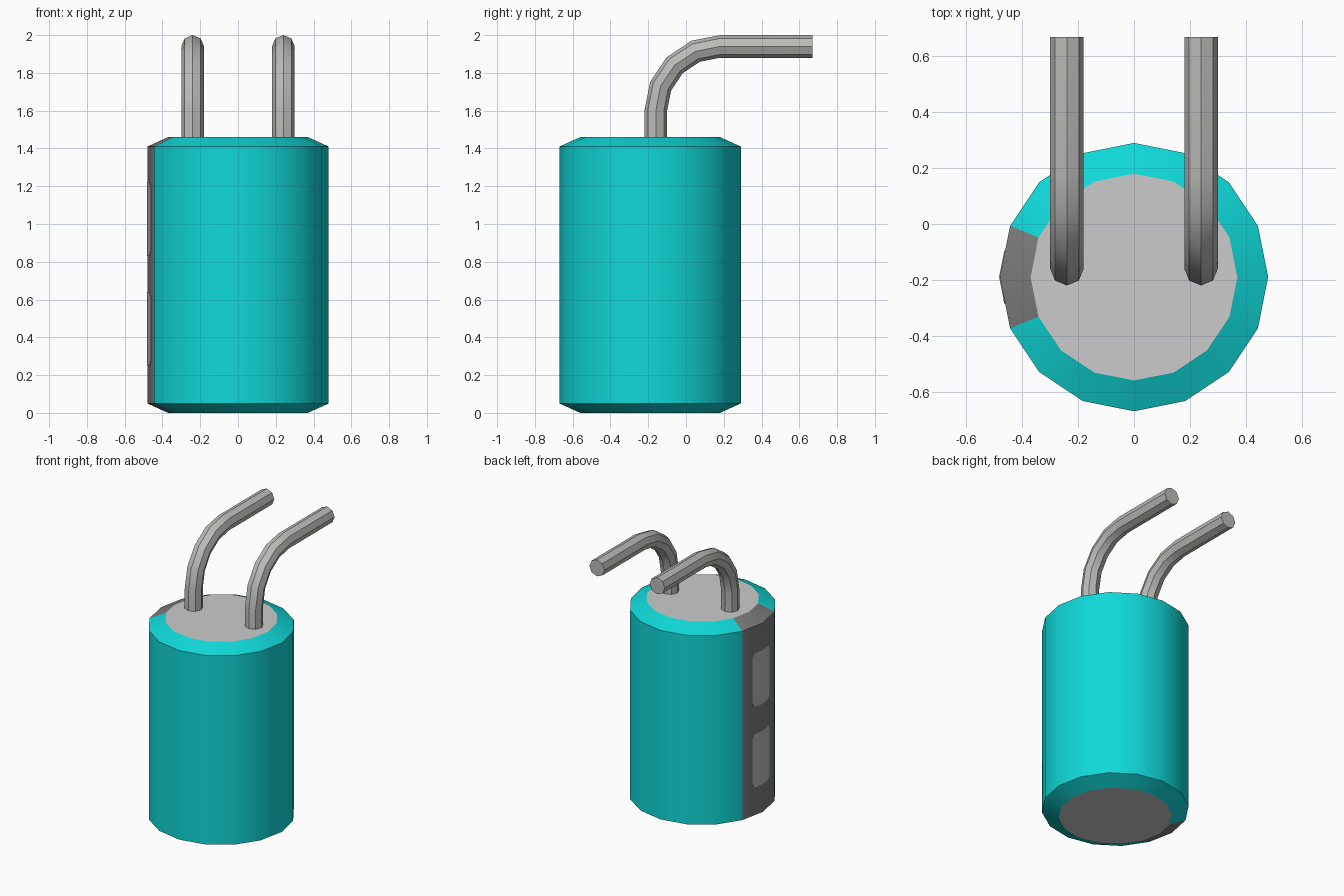
import bpy, bmesh, math
from mathutils import Vector

cube = bpy.data.objects.get("Cube")
if cube:
    bpy.data.objects.remove(cube, do_unlink=True)


def material(name, rgb):
    m = bpy.data.materials.new(name)
    m.use_nodes = True
    m.diffuse_color = (*rgb, 1)
    m.node_tree.nodes["Principled BSDF"].inputs["Base Color"].default_value = (*rgb, 1)
    return m


teal = material("teal sleeve", (0.005, 0.69, 0.69))
cap_grey = material("light grey", (0.6, 0.6, 0.6))
wire_grey = material("wire grey", (0.5, 0.5, 0.48))
dark = material("dark grey", (0.2, 0.2, 0.2))
mark_grey = material("mark grey", (0.5, 0.5, 0.5))


def finish(bm, name, mats, angle):
    bmesh.ops.recalc_face_normals(bm, faces=bm.faces)
    mesh = bpy.data.meshes.new(name)
    bm.to_mesh(mesh)
    bm.free()
    for m in mats:
        mesh.materials.append(m)
    ob = bpy.data.objects.new(name, mesh)
    bpy.context.collection.objects.link(ob)
    bpy.ops.object.select_all(action='DESELECT')
    ob.select_set(True)
    bpy.context.view_layer.objects.active = ob
    bpy.ops.object.shade_smooth_by_angle(angle=math.radians(angle))
    return ob


def skin(bm, rings):
    """Bridge a list of closed rings and cap both ends."""
    rows = [[bm.verts.new(p) for p in ring] for ring in rings]
    n = len(rows[0])
    for a, b in zip(rows, rows[1:]):
        for i in range(n):
            j = (i + 1) % n
            bm.faces.new((a[i], a[j], b[j], b[i]))
    bm.faces.new(rows[0])
    bm.faces.new(rows[-1])


# Can: chamfered cylinder with grey ends and a dark stripe on its right side
CY, R, SIDES = -0.19, 0.48, 16
profile = [(0.37, 0), (R, 0.05), (R, 1.41), (0.37, 1.46)]
bm = bmesh.new()
skin(bm, [[(r * math.cos(math.tau * i / SIDES), CY + r * math.sin(math.tau * i / SIDES), z)
           for i in range(SIDES)] for r, z in profile])
bmesh.ops.recalc_face_normals(bm, faces=bm.faces)
for f in bm.faces:
    c = f.calc_center_median()
    if abs(f.normal.z) > 0.99:
        f.material_index = 1
    elif c.x < 0 and abs(c.y - CY) < -0.3 * c.x:
        f.material_index = 2
finish(bm, "can_body", [teal, cap_grey, dark], 23)

# Polarity marks: thin rounded plates folded over the middle of the stripe
HALF_W, HALF_H, CUT = 0.095, 0.195, 0.03
slope = math.tan(math.pi / SIDES)
outline = [(0, HALF_H), (HALF_W - CUT, HALF_H), (HALF_W - CUT * 0.3, HALF_H - CUT * 0.3),
           (HALF_W, HALF_H - CUT)]
outline += [(w, -h) for w, h in reversed(outline)]
for name, zc in (("lower_mark", 0.445), ("upper_mark", 1.025)):
    bm = bmesh.new()
    for s in (1, -1):
        pts = [(-R - 0.003 + slope * w, CY + s * w, zc + h) for w, h in outline]
        bm.faces.new([bm.verts.new(p) for p in (pts if s > 0 else pts[::-1])])
    bmesh.ops.remove_doubles(bm, verts=bm.verts, dist=0.0001)
    bmesh.ops.recalc_face_normals(bm, faces=bm.faces)
    if sum(f.normal.x for f in bm.faces) > 0:
        bmesh.ops.reverse_faces(bm, faces=bm.faces)
    # Give the plate a hidden thickness reaching into the can
    ext = bmesh.ops.extrude_face_region(bm, geom=bm.faces[:], use_keep_orig=True)
    for v in ext["geom"]:
        if isinstance(v, bmesh.types.BMVert):
            v.co.x += 0.006
    finish(bm, name, [mark_grey], 30)

# Wires: octagonal rods rising from the top and bending to the back
BEND, RAD, WIRE = Vector((0.18, 1.6)), 0.34, 0.06
stations = [(-0.16, 1.42, 0)]
for k in range(5):
    a = k * math.pi / 8
    stations.append((BEND.x - RAD * math.cos(a), BEND.y + RAD * math.sin(a), a))
stations.append((0.67, 1.94, math.pi / 2))
for name, x in (("right_wire", -0.24), ("left_wire", 0.24)):
    bm = bmesh.new()
    rings = []
    for y, z, a in stations:
        ring = []
        for i in range(8):
            t = math.tau * i / 8
            out = WIRE * math.sin(t)
            ring.append((x + WIRE * math.cos(t), y - out * math.cos(a), z + out * math.sin(a)))
        rings.append(ring)
    skin(bm, rings)
    finish(bm, name, [wire_grey], 30)
